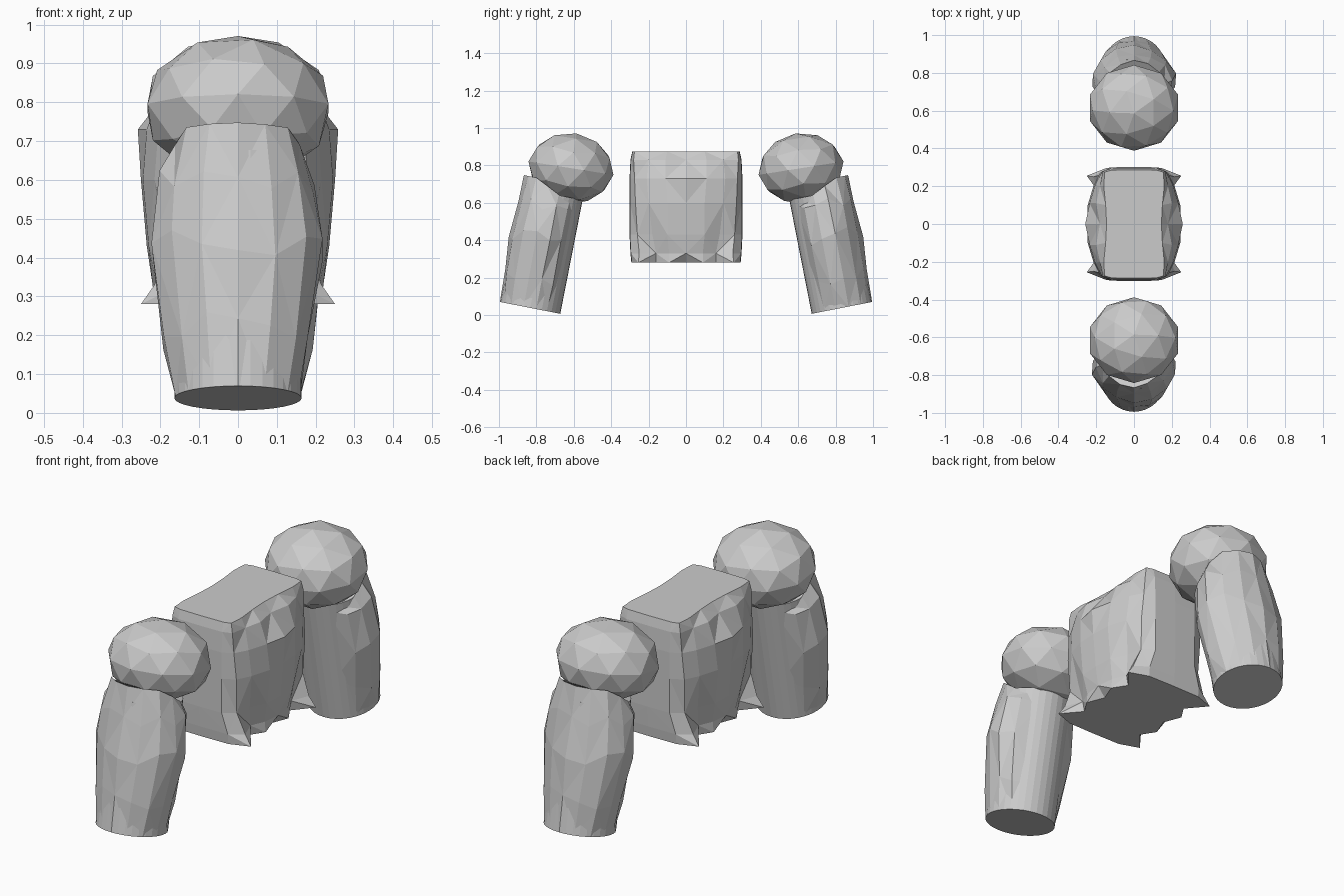
import bpy, bmesh, math, random
from mathutils import Matrix, Vector

if "Cube" in bpy.data.objects:
    bpy.data.objects.remove(bpy.data.objects["Cube"])

grey = bpy.data.materials.new("plain grey")
grey.diffuse_color = (0.6, 0.6, 0.6, 1)
grey.use_nodes = True
grey.node_tree.nodes["Principled BSDF"].inputs["Base Color"].default_value = grey.diffuse_color


def make_object(name, bm):
    bmesh.ops.recalc_face_normals(bm, faces=bm.faces)
    me = bpy.data.meshes.new(name)
    bm.to_mesh(me)
    bm.free()
    me.materials.append(grey)
    ob = bpy.data.objects.new(name, me)
    bpy.context.collection.objects.link(ob)
    return ob


def loft(rings, flip=0):
    """Closed faceted skin through rings of equal point count."""
    bm = bmesh.new()
    rows = [[bm.verts.new(p) for p in r] for r in rings]
    n = len(rows[0])
    for k, (a, b) in enumerate(zip(rows, rows[1:])):
        for i in range(n):
            j = (i + 1) % n
            if (i + k + flip) % 2:
                bm.faces.new((a[i], a[j], b[j]))
                bm.faces.new((a[i], b[j], b[i]))
            else:
                bm.faces.new((a[i], a[j], b[i]))
                bm.faces.new((a[j], b[j], b[i]))
    bm.faces.new(rows[0])
    bm.faces.new(rows[-1])
    return bm


# Torso: quarter outlines (x, y) per height, mirrored in x and y
levels = [
    (0.28, [(.18, 0), (.215, .09), (.17, .16), (.25, .255), (.15, .29)]),
    (0.33, [(.22, 0), (.21, .09), (.18, .16), (.215, .25), (.15, .295)]),
    (0.43, [(.235, 0), (.23, .10), (.19, .18), (.175, .26), (.12, .30)]),
    (0.60, [(.25, 0), (.245, .10), (.215, .20), (.18, .27), (.12, .30)]),
    (0.73, [(.258, 0), (.235, .11), (.205, .21), (.17, .275), (.12, .30)]),
    (0.83, [(.18, 0), (.20, .11), (.18, .20), (.165, .28), (.12, .295)]),
    (0.875, [(.145, 0), (.15, .10), (.16, .20), (.155, .275), (.12, .285)]),
]
rings = []
for z, q in levels:
    half = q + [(0, q[-1][1] + .002)] + [(-x, y) for x, y in q[::-1]]
    ring = half + [(x, -y) for x, y in half[-2:0:-1]]
    rings.append([(x, y, z) for x, y in ring])
make_object("torso", loft(rings))

# Sleeve profile: height along the tilted axis, side half-width, outer depth
profile = [(0, .165, .165), (.17, .19, .175), (.38, .222, .182),
           (.55, .205, .178), (.69, .165, .165)]
tilt = math.radians(11.1)

for side, label in ((-1, "front"), (1, "back")):
    turn = Matrix.Rotation(math.pi if side > 0 else 0, 4, 'Z')
    place = (turn @ Matrix.Translation((0, -.833, .038))
             @ Matrix.Rotation(-tilt, 4, 'X'))

    # Inner arm: smooth-sided cylinder
    bm = bmesh.new()
    bmesh.ops.create_cone(bm, cap_ends=True, segments=32, radius1=.164,
                          radius2=.164, depth=.62,
                          matrix=place @ Matrix.Translation((0, 0, .31)))
    make_object(label + "_arm", bm)

    # Outer sleeve: irregular facets wrapped round the outward side
    random.seed(7)
    rings = []
    for h, w, d in profile:
        ring = []
        for i in range(14):
            a = 2 * math.pi * (i + .5) / 14
            c, s = math.cos(a), math.sin(a)
            if s > .7:                       # inner side follows the arm
                p = Vector((.155 * c, .155 * s, h))
            else:
                r = 1 + random.uniform(-.04, .04)
                p = Vector((w * c * r, (d if s < 0 else .15) * s * r, h))
            if h > .6:                       # top edge drops inward
                p.z -= max(0, p.y + .10) * .5
            elif h > 0:
                p.z += random.uniform(-.04, .04)
            ring.append(place @ p)
        rings.append(ring)
    make_object(label + "_sleeve", loft(rings))

    # Shoulder ball: squashed low-poly sphere
    bm = bmesh.new()
    bmesh.ops.create_icosphere(
        bm, subdivisions=2, radius=1,
        matrix=turn @ Matrix.Translation((0, -.615, .785))
        @ Matrix.Rotation(math.radians(-9), 4, 'X')
        @ Matrix.Diagonal((.245, .23, .188, 1)))
    make_object(label + "_shoulder", bm)
